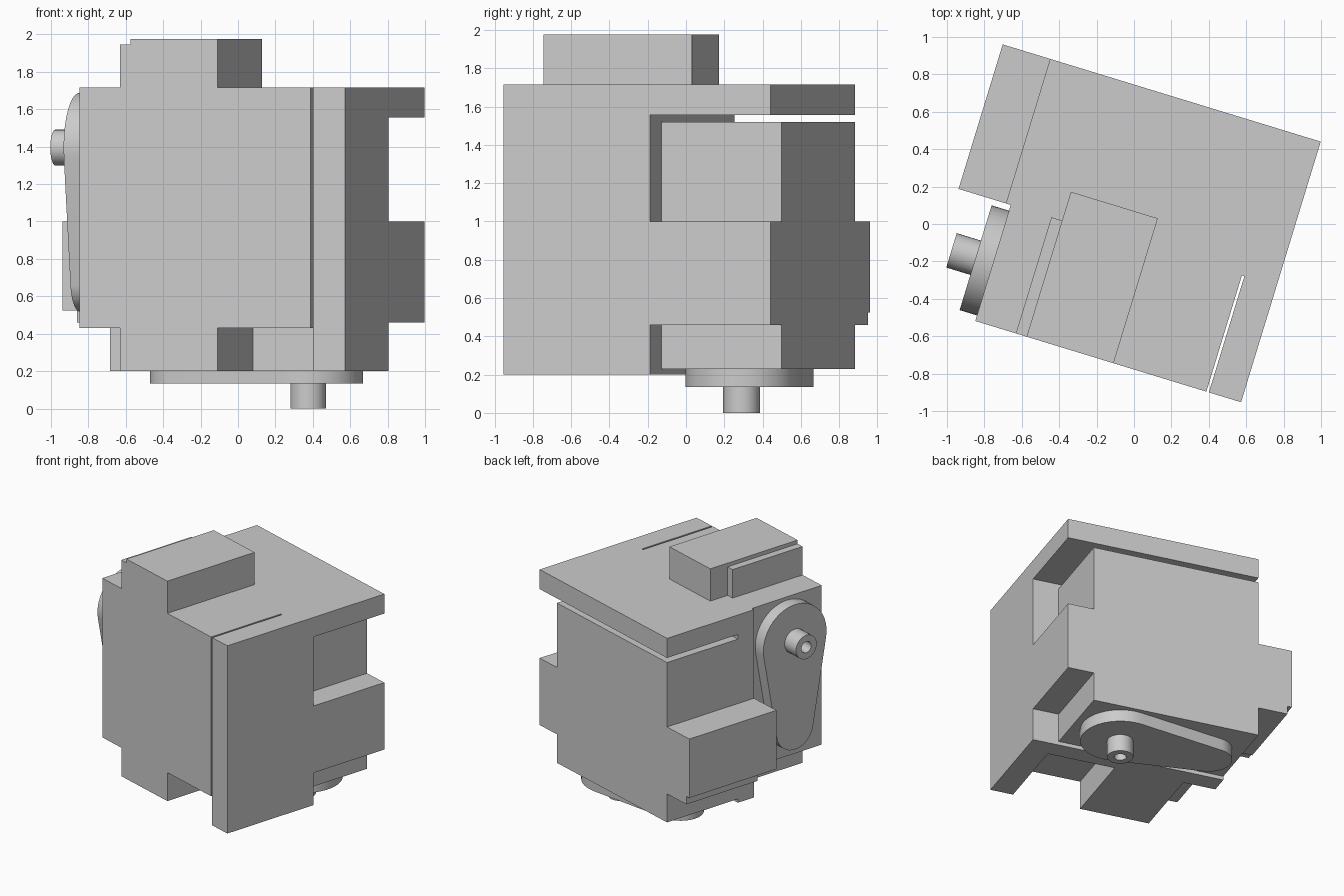
import bpy, bmesh, math
from mathutils import Matrix, Vector

if "Cube" in bpy.data.objects:
    bpy.data.objects.remove(bpy.data.objects["Cube"])

TURN = Matrix.Rotation(math.radians(-17), 4, "Z")

grey = bpy.data.materials.new("light grey")
grey.use_nodes = True
grey.diffuse_color = (0.6, 0.6, 0.6, 1)
grey.node_tree.nodes["Principled BSDF"].inputs["Base Color"].default_value = (0.6, 0.6, 0.6, 1)


def add_object(name, bm):
    bmesh.ops.recalc_face_normals(bm, faces=bm.faces)
    mesh = bpy.data.meshes.new(name)
    bm.to_mesh(mesh)
    bm.free()
    mesh.materials.append(grey)
    obj = bpy.data.objects.new(name, mesh)
    bpy.context.collection.objects.link(obj)
    return obj


def box(name, u, v, z):
    bm = bmesh.new()
    bmesh.ops.create_cube(bm, size=1)
    for vert in bm.verts:
        vert.co = [lo if c < 0 else hi for c, (lo, hi) in zip(vert.co, (u, v, z))]
    return add_object(name, bm)


def weld(target, parts):
    # union the parts into the target so flush faces become one surface
    bpy.context.view_layer.objects.active = target
    for part in parts:
        mod = target.modifiers.new("union", "BOOLEAN")
        mod.operation, mod.solver, mod.object = "UNION", "EXACT", part
        bpy.ops.object.modifier_apply(modifier=mod.name)
        bpy.data.objects.remove(part)


def arc(cx, radius, start, end, steps=32):
    return [(cx + radius * math.cos(start + (end - start) * i / steps),
             radius * math.sin(start + (end - start) * i / steps)) for i in range(steps + 1)]


def crank(name, place):
    # tapered arm along -x with a hollow pin, thickness along +z
    big, small, length, thick = 0.293, 0.17, 0.706, 0.097
    tilt = math.acos((big - small) / length)
    outline = arc(0, big, tilt - math.pi, math.pi - tilt) + \
        arc(-length, small, math.pi - tilt, math.pi + tilt)
    bm = bmesh.new()
    face = bm.faces.new([bm.verts.new((x, y, 0)) for x, y in outline])
    up = bmesh.ops.extrude_face_region(bm, geom=[face])
    bmesh.ops.translate(bm, vec=(0, 0, thick),
                        verts=[g for g in up["geom"] if isinstance(g, bmesh.types.BMVert)])
    # pin: outer wall, rim, bore and bore floor
    rings = []
    for radius, z in ((0.096, thick), (0.096, 0.232), (0.045, 0.232), (0.045, thick + 0.003)):
        rings.append([bm.verts.new((x, y, z)) for x, y in arc(0, radius, 0, math.tau)[:-1]])
    for a, b in zip(rings, rings[1:]):
        for i in range(len(a)):
            j = (i + 1) % len(a)
            bm.faces.new((a[i], a[j], b[j], b[i]))
    bm.faces.new(rings[-1])
    bm.transform(place)
    obj = add_object(name, bm)
    bpy.ops.object.select_all(action="DESELECT")
    obj.select_set(True)
    bpy.context.view_layer.objects.active = obj
    bpy.ops.object.shade_smooth_by_angle(angle=math.radians(30))
    return obj


# Shared planes of the case
LEFT, RIGHT = -0.687, 0.826
FRONT, MID, WALL, BACK = -0.744, -0.095, 0.055, 0.713
LOW, TOP = 0.2, 1.715

case = box("case", (LEFT, RIGHT), (MID, WALL), (LOW, TOP))
weld(case, [
    box("front_body", (-0.66, 0.632), (FRONT, MID), (0.43, TOP)),
    box("front_flange", (0.646, RIGHT), (FRONT, MID), (LOW, TOP)),
    box("rear_body", (LEFT, 0.622), (WALL, BACK), (0.23, 1.52)),
    box("top_plate", (LEFT, RIGHT), (WALL, BACK), (1.557, TOP)),
    box("side_block", (0.622, RIGHT), (WALL, BACK), (0.46, 1.0)),
    box("wing_block", (-0.952, LEFT), (MID, BACK), (0.525, 1.0)),
    box("wing_step", (-0.917, LEFT), (WALL, BACK), (0.46, 0.525)),
    box("top_block", (-0.373, 0.113), (FRONT, 0.066), (TOP, 1.975)),
    box("top_block_step", (-0.433, -0.373), (FRONT, MID), (TOP, 1.945)),
    box("bottom_block", (-0.433, 0.113), (FRONT, MID), (LOW, 0.43)),
])

# One crank under the base, one upright on the side
side_axes = Matrix(((0, 0, -1), (0, 1, 0), (1, 0, 0))).to_4x4()
bottom = crank("bottom_crank", Matrix.Translation((0.274, 0.387, 0.232))
               @ Matrix.Diagonal((1, 1, -1, 1)))
side = crank("side_crank", Matrix.Translation((-0.66, -0.42, 1.395)) @ side_axes)

for obj in (case, bottom, side):
    obj.matrix_world = TURN
